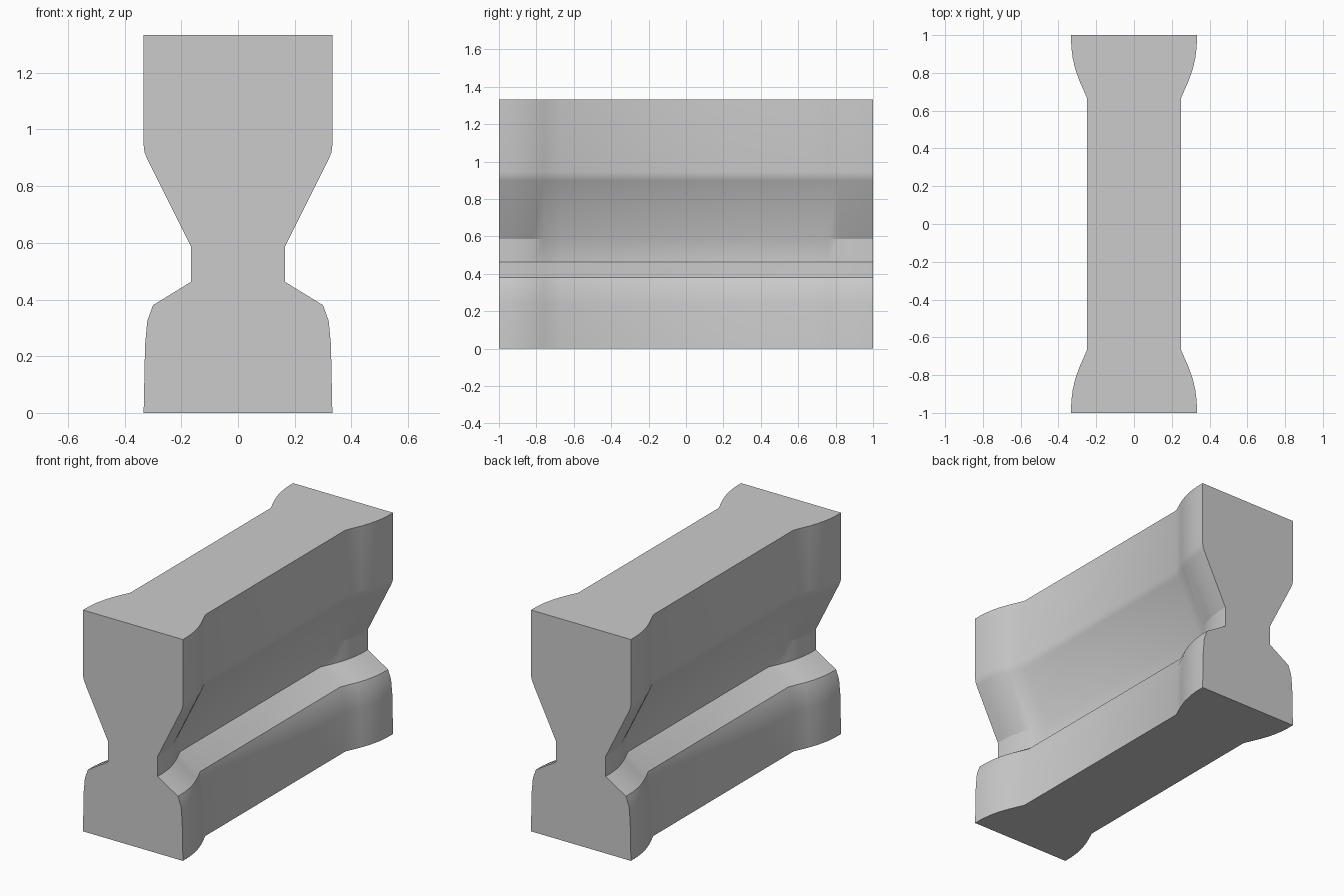
import bpy, bmesh, math

if "Cube" in bpy.data.objects:
    bpy.data.objects.remove(bpy.data.objects["Cube"])

# Half cross-section at the ends: (half width, height)
profile = [(0.333, 0), (0.328, 0.24), (0.32, 0.325), (0.30, 0.38), (0.165, 0.463),
           (0.165, 0.585), (0.322, 0.9), (0.33, 0.92), (0.333, 0.945), (0.333, 1.333)]
# Flared ends: (distance from centre, inset of the sides)
flare = [(0.667, 0.084), (0.76, 0.043), (0.82, 0.022), (0.88, 0.008), (0.94, 0.001), (1.0, 0)]
stations = [(-y, d) for y, d in reversed(flare)] + flare

# Loft the mirrored section along y
bm = bmesh.new()
rings = []
for y, d in stations:
    right = [(x - d, y, z) for x, z in profile]
    left = [(-x, y, z) for x, y, z in reversed(right)]
    rings.append([bm.verts.new(p) for p in right + left])
n = len(rings[0])
for a, b in zip(rings, rings[1:]):
    for i in range(n):
        j = (i + 1) % n
        bm.faces.new((a[i], a[j], b[j], b[i]))
bm.faces.new(rings[0])
bm.faces.new(rings[-1])
bmesh.ops.recalc_face_normals(bm, faces=bm.faces)

mesh = bpy.data.meshes.new("flared_block")
bm.to_mesh(mesh)
bm.free()
block = bpy.data.objects.new("flared_block", mesh)
bpy.context.collection.objects.link(block)

# Smooth the curves, keep the corners crisp
bpy.context.view_layer.objects.active = block
block.select_set(True)
bpy.ops.object.shade_smooth_by_angle(angle=math.radians(25))
